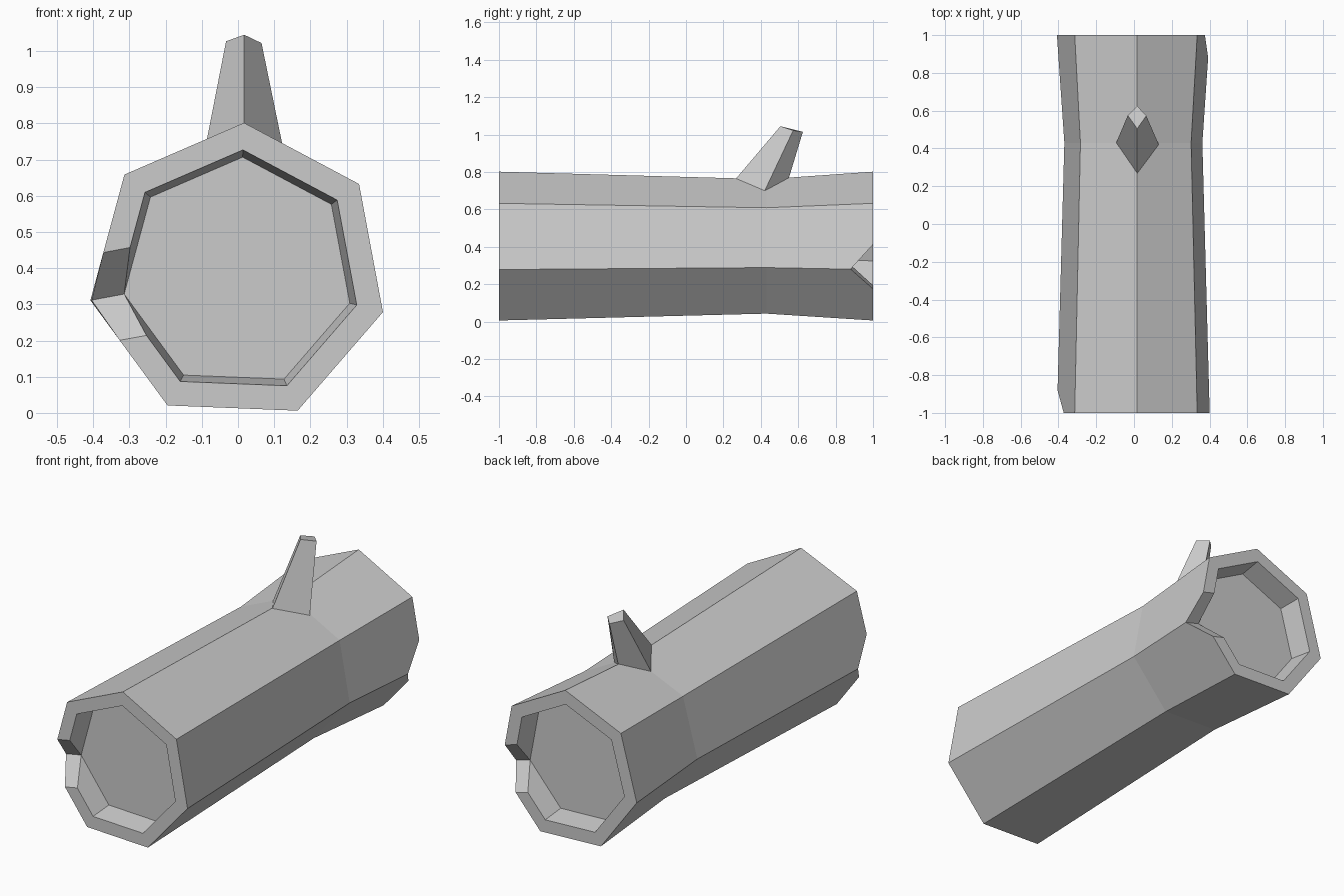
import bpy
import bmesh
import math
from mathutils import Vector

SIDES = 7
CENTRE_Z = 0.387
R_END, R_WAIST, R_RIM, R_FLOOR = 0.415, 0.375, 0.34, 0.32
Y_WAIST, DEPTH = 0.43, 0.12

cube = bpy.data.objects.get("Cube")
if cube:
    bpy.data.objects.remove(cube)

# One grey wood colour
wood = bpy.data.materials.new("grey_wood")
wood.use_nodes = True
grey = (0.6, 0.6, 0.6, 1)
wood.diffuse_color = grey
wood.node_tree.nodes["Principled BSDF"].inputs["Base Color"].default_value = grey


def corner(i, radius, y):
    """Corner i of the heptagonal section, clockwise from the top."""
    a = math.radians(87.7) - 2 * math.pi * (i % SIDES) / SIDES
    return Vector((radius * math.cos(a), y, CENTRE_Z + radius * math.sin(a)))


def make_object(name, faces):
    bm = bmesh.new()
    for face in faces:
        bm.faces.new([bm.verts.new(p) for p in face])
    bmesh.ops.remove_doubles(bm, verts=bm.verts, dist=0.0005)
    bmesh.ops.recalc_face_normals(bm, faces=bm.faces)
    mesh = bpy.data.meshes.new(name)
    bm.to_mesh(mesh)
    bm.free()
    mesh.materials.append(wood)
    obj = bpy.data.objects.new(name, mesh)
    bpy.context.collection.objects.link(obj)
    return obj


def log_half(end, notch):
    """Bark, rim, hollow and V notch from the waist to one end (-1 or 1)."""
    y_floor = end * (1 - DEPTH)
    waist = [corner(i, R_WAIST, Y_WAIST) for i in range(SIDES)]
    outer = [corner(i, R_END, end) for i in range(SIDES)]
    rim = [corner(i, R_RIM, end) for i in range(SIDES)]
    floor = [corner(i, R_FLOOR, y_floor) for i in range(SIDES)]
    # Bottom point of the notch lies on the bark edge
    tip = outer[notch].lerp(waist[notch], DEPTH / abs(end - Y_WAIST))
    faces = [floor]
    for i in range(SIDES):
        j = (i + 1) % SIDES
        a, b, c, d = outer[i], outer[j], rim[i], rim[j]
        bark = [waist[j], waist[i]]
        if i == notch:
            a, c = a.lerp(b, 0.38), c.lerp(d, 0.465)
            bark += [tip, a, b]
            faces.append([tip, a, c, floor[i]])
        elif j == notch:
            b, d = b.lerp(a, 0.38), d.lerp(c, 0.465)
            bark += [a, b, tip]
            faces.append([tip, b, d, floor[j]])
        else:
            bark += [a, b]
        faces += [bark, [a, b, d, c], [c, d, floor[j], floor[i]]]
    return faces


# Hollow-ended log, notched on opposite sides at its two ends
make_object("log", log_half(-1, 5) + log_half(1, 2))

# Leaning branch stub, sunk a little into the bark
base = [Vector(p) for p in ((0.017, 0.265, 0.762), (0.125, 0.435, 0.73),
                            (0.017, 0.55, 0.768), (-0.09, 0.44, 0.735))]
top = [Vector(p) for p in ((0.017, 0.505, 1.045), (0.065, 0.573, 1.022),
                           (0.017, 0.625, 1.015), (-0.033, 0.575, 1.027))]
root = [b.lerp(t, -0.12) for b, t in zip(base, top)]
sides = [[root[i], root[(i + 1) % 4], top[(i + 1) % 4], top[i]] for i in range(4)]
make_object("branch", sides + [top, root])
